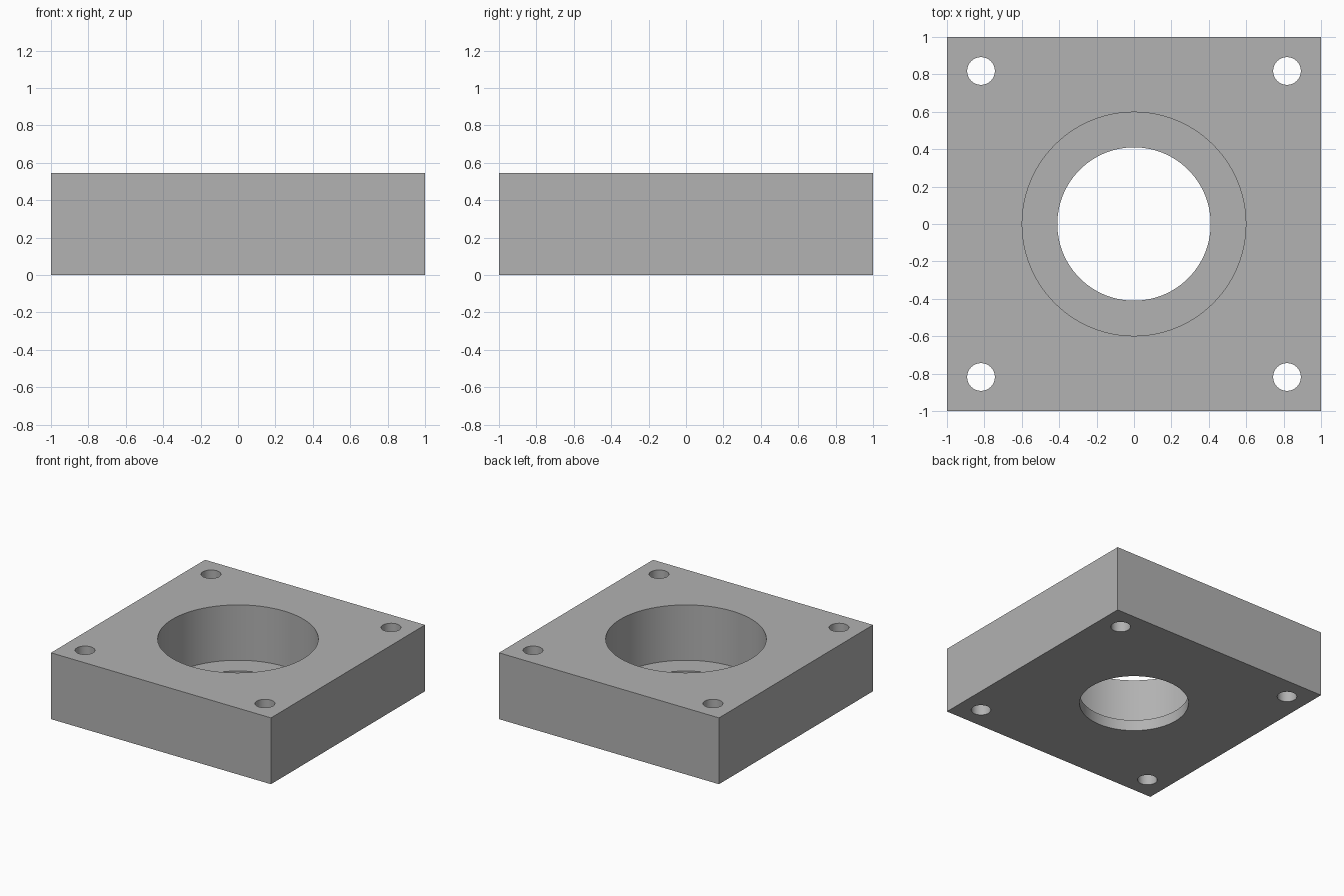
import bpy

cube = bpy.data.objects.get("Cube")
if cube:
    bpy.data.objects.remove(cube, do_unlink=True)

HEIGHT = 0.545
LEDGE = 0.09        # height of the counterbore floor
BOLT = 0.818        # bolt hole offset from the centre

grey = bpy.data.materials.new("plain_grey")
grey.use_nodes = True
colour = (0.445, 0.445, 0.445, 1)
grey.diffuse_color = colour
grey.node_tree.nodes["Principled BSDF"].inputs["Base Color"].default_value = colour

# Square block
bpy.ops.mesh.primitive_cube_add(size=2, location=(0, 0, HEIGHT / 2))
block = bpy.context.object
block.name = "mounting_block"
block.scale.z = HEIGHT / 2
bpy.ops.object.transform_apply(location=True, rotation=False, scale=True)
block.data.materials.append(grey)


def drill(name, radius, bottom, x=0, y=0, sides=96):
    """Cut a round hole from above the block down to the given height."""
    top = HEIGHT + 0.2
    bpy.ops.mesh.primitive_cylinder_add(
        vertices=sides, radius=radius, depth=top - bottom,
        location=(x, y, (top + bottom) / 2))
    cutter = bpy.context.object
    cutter.name = name
    cutter.hide_render = True
    cutter.data.materials.append(grey)
    bpy.context.view_layer.objects.active = block
    mod = block.modifiers.new(name, "BOOLEAN")
    mod.operation = "DIFFERENCE"
    mod.solver = "EXACT"
    mod.object = cutter
    bpy.ops.object.modifier_apply(modifier=mod.name)
    bpy.data.objects.remove(cutter, do_unlink=True)


# Central counterbore and through bore
drill("counterbore_cutter", 0.598, LEDGE)
drill("bore_cutter", 0.41, -0.2)

# Corner bolt holes
for x in (-BOLT, BOLT):
    for y in (-BOLT, BOLT):
        drill("bolt_hole_cutter", 0.074, -0.2, x, y, sides=48)

# Smooth bores, sharp rims
bpy.ops.object.select_all(action="DESELECT")
block.select_set(True)
bpy.context.view_layer.objects.active = block
bpy.ops.object.shade_smooth_by_angle()
